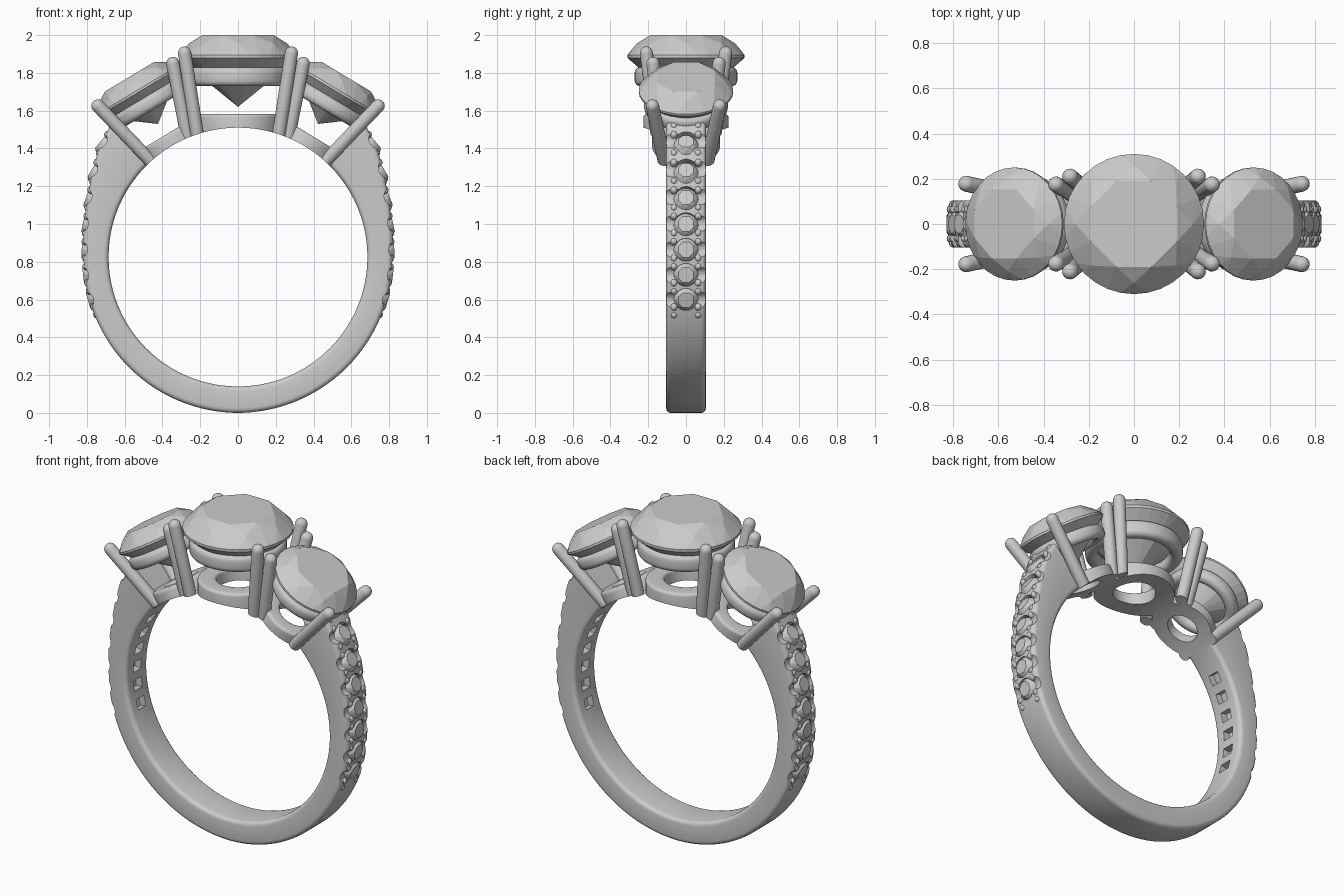
import bpy, bmesh
from math import sin, cos, pi, radians
from mathutils import Matrix, Vector

if "Cube" in bpy.data.objects:
    bpy.data.objects.remove(bpy.data.objects["Cube"])

CZ, RI = 0.825, 0.685          # finger hole centre height and radius


def frame(deg):
    """Frame at the finger-hole centre, z pointing outward, deg from the top."""
    return Matrix.Translation((0, 0, CZ)) @ Matrix.Rotation(radians(deg), 4, 'Y')


def finish(name, bm, angle=None):
    bmesh.ops.remove_doubles(bm, verts=bm.verts, dist=1e-5)
    bmesh.ops.recalc_face_normals(bm, faces=bm.faces)
    me = bpy.data.meshes.new(name)
    bm.to_mesh(me)
    bm.free()
    ob = bpy.data.objects.new(name, me)
    bpy.context.collection.objects.link(ob)
    if angle:
        smooth(ob, angle)
    return ob


def select(ob):
    bpy.ops.object.select_all(action='DESELECT')
    ob.select_set(True)
    bpy.context.view_layer.objects.active = ob


def smooth(ob, angle):
    select(ob)
    bpy.ops.object.shade_smooth_by_angle(angle=radians(angle))


def cut(ob, cutter):
    cutter.hide_render = True
    select(ob)
    m = ob.modifiers.new("cut", 'BOOLEAN')
    m.operation, m.solver, m.object = 'DIFFERENCE', 'EXACT', cutter
    bpy.ops.object.modifier_apply(modifier=m.name)


def rounded(a0, a1, b0, b1, r, n=4):
    """Rounded rectangle outline."""
    pts = []
    for k, (a, b) in enumerate([(a1 - r, b1 - r), (a0 + r, b1 - r), (a0 + r, b0 + r), (a1 - r, b0 + r)]):
        for i in range(n + 1):
            t = (k + i / n) * pi / 2
            pts.append((a + r * cos(t), b + r * sin(t)))
    return pts


def lathe(bm, prof, M, closed, n=32):
    rows = [[bm.verts.new(M @ Vector((r * cos(2 * pi * i / n), r * sin(2 * pi * i / n), z)))
             for i in range(n)] for r, z in prof]
    for j in range(len(rows) if closed else len(rows) - 1):
        a, b = rows[j], rows[(j + 1) % len(rows)]
        for i in range(n):
            k = (i + 1) % n
            bm.faces.new((a[i], a[k], b[k], b[i]))


def prong(bm, p0, p1, r, n=16):
    p0, p1 = Vector(p0), Vector(p1)
    d = p1 - p0
    M = Matrix.Translation(p0) @ d.to_track_quat('Z', 'Y').to_matrix().to_4x4()
    dome = [(r * cos(i * pi / 10), d.length + r * sin(i * pi / 10)) for i in range(5)]
    lathe(bm, [(0, 0), (r, 0)] + dome + [(0, d.length + r)], M, False, n)


def gem(bm, R, crown, pav, M, n=32):
    """Round brilliant, as the hull of its facet corners."""
    def ring(rad, z, k, off=0):
        return [(rad * cos(2 * pi * (i + off) / k), rad * sin(2 * pi * (i + off) / k), z) for i in range(k)]
    pts = (ring(.66 * R, crown, 8, .5) + ring(.84 * R, .58 * crown, 8) + ring(R, 0, n)
           + ring(R, -.05 * R, n) + ring(.6 * R, -.45 * pav, 8) + [(0, 0, -pav)])
    vs = [bm.verts.new(M @ Vector(p)) for p in pts]
    bmesh.ops.convex_hull(bm, input=vs)


def box(bm, M, sx, sy, sz):
    bmesh.ops.create_cube(bm, size=1, matrix=M @ Matrix.Diagonal((sx, sy, sz, 1)))


# Shank outer radius by angle from the top
TABLE = [(43, .975), (52, .933), (58, .90), (64.5, .87), (71, .848), (78, .832), (90, .817), (180, .825)]


def outer(deg):
    for (a, r), (b, s) in zip(TABLE, TABLE[1:]):
        if deg <= b:
            return r + (s - r) * (deg - a) / (b - a)
    return TABLE[-1][1]


# Shank: rounded section swept round the finger
bm = bmesh.new()
rows = []
N = 120
for i in range(N + 1):
    t = 43 + 274 * i / N
    M = frame(t)
    sec = rounded(RI, outer(min(t, 360 - t)), -.105, .105, .025)
    rows.append([bm.verts.new(M @ Vector((0, y, r))) for r, y in sec])
for a, b in zip(rows, rows[1:]):
    for i in range(len(a)):
        k = (i + 1) % len(a)
        bm.faces.new((a[i], a[k], b[k], b[i]))
bm.faces.new(rows[0])
bm.faces.new(rows[-1])
shank = finish("shank", bm)

# Cutters: scalloped edges, stone pockets, windows inside the band
STONES = [106 - 9.35 * i for i in range(7)]
scallops, pockets, windows = bmesh.new(), bmesh.new(), bmesh.new()
for s in (-1, 1):
    for i, t in enumerate(STONES):
        M, r = frame(s * t), outer(t)
        bmesh.ops.create_cone(scallops, cap_ends=True, segments=20, radius1=.05, radius2=.05, depth=.4,
                              matrix=M @ Matrix.Translation((0, 0, r + .028)) @ Matrix.Rotation(pi / 2, 4, 'X'))
        bmesh.ops.create_cone(pockets, cap_ends=True, segments=24, radius1=.061, radius2=.061, depth=.1,
                              matrix=M @ Matrix.Translation((0, 0, r + .005)))
        if i < 6:
            box(windows, M @ Matrix.Translation((0, 0, RI)), .06, .075, .08)
for name, b in (("scallop_cutter", scallops), ("pocket_cutter", pockets), ("window_cutter", windows)):
    c = finish(name, b)
    cut(shank, c)
    bpy.data.objects.remove(c)
smooth(shank, 32)

# Small side stones and their beads
for s, side in ((-1, "left"), (1, "right")):
    gems, beads = bmesh.new(), bmesh.new()
    for t in STONES:
        gem(gems, .066, .03, .05, frame(s * t) @ Matrix.Translation((0, 0, outer(t) - .022)), 16)
    for i in range(8):
        t = 106 - 9.35 * (i - .5)
        for y in (-.07, .07):
            for dt in (-1.5, 1.5):
                M, r = frame(s * (t + dt)), outer(t + dt)
                prong(beads, M @ Vector((0, y, r - .04)), M @ Vector((0, y * .92, r - .012)), .02, 10)
    finish(side + "_band_stones", gems)
    finish(side + "_band_beads", beads, 40)

# Finger hole cutter, trims the underside of the settings
bm = bmesh.new()
bmesh.ops.create_cone(bm, cap_ends=True, segments=128, radius1=RI, radius2=RI, depth=1,
                      matrix=frame(0) @ Matrix.Rotation(pi / 2, 4, 'X'))
finger = finish("finger_cutter", bm)

# Three heads: stone, seat ring, base ring
# name, angle, girdle height, stone radius, crown, pavilion, seat (in, out, low, high), base (in, out, high)
HEADS = [("centre", 0, 1.07, .31, .105, .275, (.2, .272, .905, 1.005), (.12, .225, .757)),
         ("left", -31, 1.032, .25, .082, .21, (.155, .222, .90, .98), (.09, .18, .752)),
         ("right", 31, 1.032, .25, .082, .21, (.155, .222, .90, .98), (.09, .18, .752))]
for name, a, h, R, crown, pav, seat, base in HEADS:
    M = frame(a)
    bm = bmesh.new()
    gem(bm, R, crown, pav, M @ Matrix.Translation((0, 0, h)))
    finish(name + "_stone", bm)
    bm = bmesh.new()
    lathe(bm, rounded(*seat, .03), M, True, 64)
    finish(name + "_seat_ring", bm, 40)
    bm = bmesh.new()
    lathe(bm, rounded(base[0], base[1], .63, base[2], .018), M, True, 64)
    ob = finish(name + "_base_ring", bm)
    cut(ob, finger)
    smooth(ob, 40)

# Prongs, four to each stone
PRONGS = [("centre_prong", (.212, .15, 1.45), (.283, .21, 1.905)),
          ("side_inner_prong", (.262, .125, 1.43), (.345, .175, 1.85)),
          ("side_outer_prong", (.44, .11, 1.31), (.742, .178, 1.625))]
for name, p0, p1 in PRONGS:
    for sx, lr in ((-1, "left"), (1, "right")):
        for sy, fb in ((-1, "front"), (1, "back")):
            bm = bmesh.new()
            prong(bm, (p0[0] * sx, p0[1] * sy, p0[2]), (p1[0] * sx, p1[1] * sy, p1[2]), .035, 20)
            ob = finish(f"{fb}_{lr}_{name}", bm)
            cut(ob, finger)
            smooth(ob, 40)
bpy.data.objects.remove(finger)
